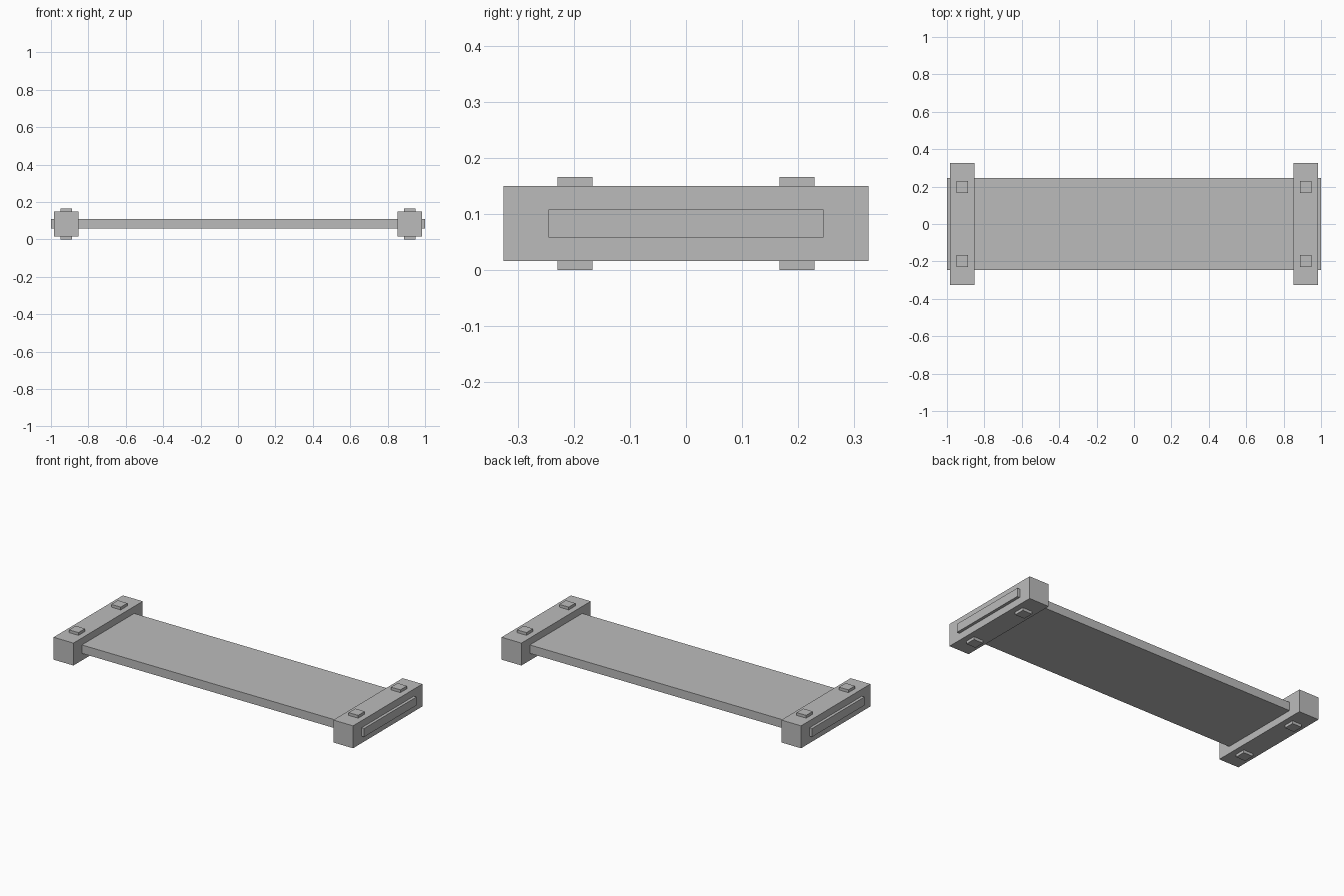
import bpy

if "Cube" in bpy.data.objects:
    bpy.data.objects.remove(bpy.data.objects["Cube"])

grey = bpy.data.materials.new("plain_grey")
grey.diffuse_color = (0.5, 0.5, 0.5, 1)
grey.use_nodes = True
grey.node_tree.nodes["Principled BSDF"].inputs["Base Color"].default_value = grey.diffuse_color


def box(name, center, size):
    bpy.ops.mesh.primitive_cube_add(size=1, location=center)
    ob = bpy.context.object
    ob.name = name
    ob.scale = size
    bpy.ops.object.transform_apply(location=False, rotation=False, scale=True)
    ob.data.materials.append(grey)
    return ob


MID = 0.083  # height of the common centre plane

# Long flat board whose ends poke through the cross bars
box("board", (0, 0, MID), (2.0, 0.49, 0.05))

for sx, side in ((-1, "left"), (1, "right")):
    # Cross bar at each end
    box(f"{side}_cross_bar", (sx * 0.918, 0, MID), (0.13, 0.65, 0.133))
    # Square pegs running through the bar, top to bottom
    for sy, end in ((-1, "front"), (1, "back")):
        box(f"{side}_{end}_peg", (sx * 0.918, sy * 0.198, MID), (0.062, 0.062, 0.166))
